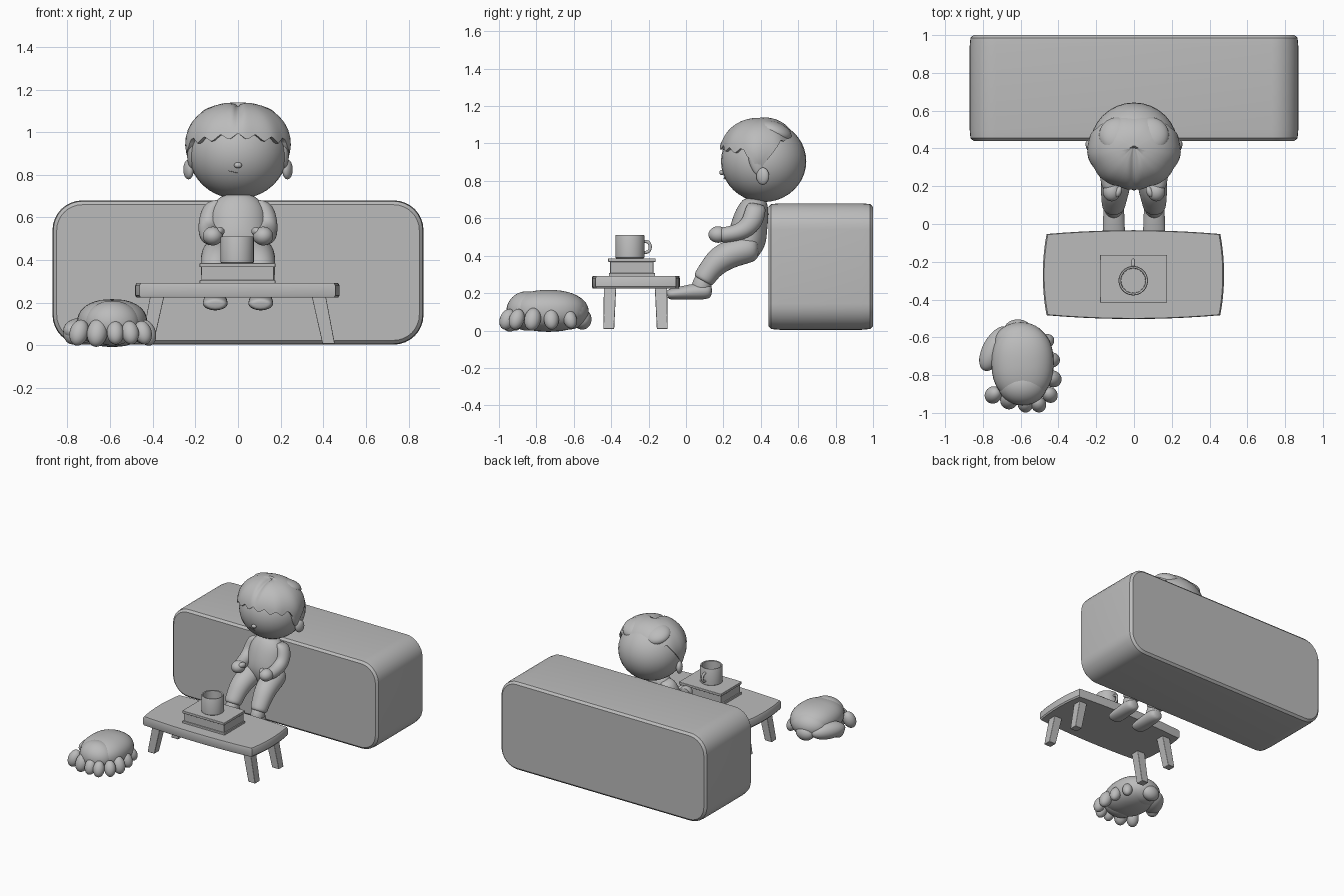
import bpy, bmesh, math
from mathutils import Vector, Matrix

cube = bpy.data.objects.get("Cube")
if cube:
    bpy.data.objects.remove(cube, do_unlink=True)

grey = bpy.data.materials.new("plain grey")
grey.use_nodes = True
grey.diffuse_color = (0.5, 0.5, 0.5, 1)
grey.node_tree.nodes["Principled BSDF"].inputs["Base Color"].default_value = (0.5, 0.5, 0.5, 1)


def finish(name, bm, subsurf=0, bevel=0, angle=40):
    bmesh.ops.recalc_face_normals(bm, faces=bm.faces)
    mesh = bpy.data.meshes.new(name)
    bm.to_mesh(mesh)
    bm.free()
    obj = bpy.data.objects.new(name, mesh)
    bpy.context.collection.objects.link(obj)
    mesh.materials.append(grey)
    if bevel:
        mod = obj.modifiers.new("bevel", "BEVEL")
        mod.width, mod.segments = bevel, 3
    if subsurf:
        mod = obj.modifiers.new("subsurf", "SUBSURF")
        mod.levels = mod.render_levels = subsurf
    bpy.ops.object.select_all(action="DESELECT")
    obj.select_set(True)
    bpy.context.view_layer.objects.active = obj
    bpy.ops.object.shade_smooth_by_angle(angle=math.radians(angle))
    return obj


def bridge(bm, rings, cap=True):
    for a, b in zip(rings, rings[1:]):
        for i in range(len(a)):
            j = (i + 1) % len(a)
            bm.faces.new((a[i], a[j], b[j], b[i]))
    if cap:
        bm.faces.new(rings[0])
        bm.faces.new(rings[-1])


def box(name, lo, hi, bevel=0):
    bm = bmesh.new()
    lo, hi = Vector(lo), Vector(hi)
    bmesh.ops.create_cube(bm, size=1, matrix=Matrix.Translation((lo + hi) / 2) @ Matrix.Diagonal((*(hi - lo), 1)))
    return finish(name, bm, bevel=bevel)


def blob(name, centre, size, turn=0, tilt=0, power=1):
    """Ellipsoid; a power under 1 makes it boxier."""
    bm = bmesh.new()
    bmesh.ops.create_uvsphere(bm, u_segments=32, v_segments=20, radius=1)
    for v in bm.verts:
        v.co = Vector([math.copysign(abs(c) ** power, c) for c in v.co])
    place = Matrix.Translation(centre) @ Matrix.Rotation(turn, 4, "Z") @ Matrix.Rotation(tilt, 4, "X")
    bm.transform(place @ Matrix.Diagonal((*size, 1)))
    return finish(name, bm, angle=80)


def limb(name, stations, side=1):
    """Loft through (x, y, z, half width, half depth) stations."""
    bm = bmesh.new()
    pts = [Vector((s[0] * side, s[1], s[2])) for s in stations]
    rings = []
    for i, s in enumerate(stations):
        along = (pts[min(i + 1, len(pts) - 1)] - pts[max(i - 1, 0)]).normalized()
        across = along.cross(Vector((1, 0, 0))).normalized()
        ring = []
        for k in range(12):
            a = math.tau * k / 12
            ring.append(bm.verts.new(pts[i] + 1.04 * (Vector((s[3] * math.cos(a), 0, 0)) + across * s[4] * math.sin(a))))
        rings.append(ring)
    bridge(bm, rings)
    return finish(name, bm, subsurf=2, angle=80)


# Sofa: one long block, broad corners as seen from the front
bm = bmesh.new()
rings = []
for y, inset in ((0.44, 0.02), (0.455, 0.004), (0.5, 0), (0.94, 0), (0.985, 0.004), (1.0, 0.02)):
    ring = []
    for cx, cz, start in ((1, 1, 0), (-1, 1, 1), (-1, -1, 2), (1, -1, 3)):
        for k in range(9):
            a = (start + k / 8) * math.pi / 2
            ring.append(bm.verts.new((cx * 0.73 + (0.14 - inset) * math.cos(a), y,
                                      0.342 + cz * 0.198 + (0.14 - inset) * math.sin(a))))
    rings.append(ring)
bridge(bm, rings)
finish("sofa", bm, angle=30)

# Table top with gently bowed edges
bm = bmesh.new()
rings = []
for z, scale in ((0.225, 0.985), (0.235, 1), (0.28, 1), (0.292, 0.985)):
    ring = []
    for k in range(40):
        edge, t = divmod(k, 10)
        t = t / 5 - 1
        bow = 0.02 * (1 - t * t)
        x, y = ((0.46 * t, -0.215 - bow), (0.46 + bow, 0.215 * t),
                (-0.46 * t, 0.215 + bow), (-0.46 - bow, -0.215 * t))[edge]
        ring.append(bm.verts.new((x * scale - 0.003, y * scale - 0.268, z)))
    rings.append(ring)
bridge(bm, rings)
finish("table_top", bm, angle=35)

# Splayed table legs
for sx, sxname in ((-1, "right"), (1, "left")):
    for sy, syname in ((-1, "front"), (1, "back")):
        bm = bmesh.new()
        bmesh.ops.create_cube(bm, size=1)
        for v in bm.verts:
            low = v.co.z < 0
            cx, cy = (0.425, 0.143) if low else (0.378, 0.136)
            width = 0.058 if low else 0.066
            v.co = (sx * cx + v.co.x * width, -0.27 + sy * cy + v.co.y * width, 0.008 if low else 0.235)
        finish(f"{syname}_{sxname}_table_leg", bm, bevel=0.004)

# Book: covers, pages and spine
box("book_lower_cover", (-0.18, -0.412, 0.288), (0.175, -0.165, 0.307), 0.003)
box("book_pages", (-0.172, -0.405, 0.305), (0.168, -0.175, 0.37), 0.002)
box("book_upper_cover", (-0.18, -0.416, 0.367), (0.175, -0.163, 0.386), 0.003)

# Mug: lathed wall with hollow inside, and a handle on the back
bm = bmesh.new()
rings = []
for r, z in ((0.07, 0.384), (0.078, 0.39), (0.078, 0.506), (0.075, 0.512), (0.066, 0.51), (0.064, 0.41)):
    rings.append([bm.verts.new((r * math.cos(math.tau * k / 32) - 0.004, r * math.sin(math.tau * k / 32) - 0.3, z))
                  for k in range(32)])
bridge(bm, rings)
finish("mug", bm)
bm = bmesh.new()
rings = []
for i in range(13):
    a = math.pi * (i / 12 - 0.5)
    out = Vector((0, math.cos(a) ** 0.6 if i % 12 else 0, math.sin(a)))
    centre = Vector((-0.004, -0.228 + 0.037 * out.y, 0.447 + 0.03 * out.z))
    rings.append([bm.verts.new(centre + 0.009 * (Vector((math.cos(b), 0, 0)) + out.normalized() * math.sin(b)))
                  for b in [math.tau * k / 10 for k in range(10)]])
bridge(bm, rings)
finish("mug_handle", bm, angle=60)

# Curled-up pet: rounded body ringed by fluffy tufts and paws
blob("pet_body", (-0.59, -0.735, 0.105), (0.165, 0.205, 0.112), power=0.88)
blob("pet_rump", (-0.6, -0.63, 0.10), (0.14, 0.11, 0.095))
blob("pet_head", (-0.59, -0.85, 0.105), (0.13, 0.11, 0.105))
blob("pet_tail", (-0.735, -0.66, 0.07), (0.065, 0.13, 0.06), turn=-0.5)
blob("pet_tail_tip", (-0.775, -0.72, 0.06), (0.045, 0.05, 0.055))
blob("pet_hind_tuft", (-0.615, -0.555, 0.06), (0.07, 0.05, 0.055))
tufts = ((-0.745, -0.905, 0.055), (-0.66, -0.93, 0.06), (-0.575, -0.955, 0.05), (-0.505, -0.955, 0.05),
         (-0.445, -0.905, 0.05), (-0.43, -0.82, 0.055), (-0.435, -0.72, 0.05), (-0.46, -0.62, 0.045))
for i, (x, y, r) in enumerate(tufts):
    turn = math.atan2(y + 0.74, x + 0.59) - math.pi / 2
    blob(f"pet_tuft_{i + 1}", (x, y, 0.06), (r * 0.8, r * 0.8, r * 1.15), turn=turn, tilt=0.4)

# Person: leaning torso, then mirrored limbs
limb("torso", ((0, 0.37, 0.71, 0.06, 0.05), (0, 0.37, 0.685, 0.1, 0.07), (0, 0.355, 0.63, 0.135, 0.09),
               (0, 0.335, 0.55, 0.135, 0.1), (0, 0.325, 0.47, 0.15, 0.105), (0, 0.31, 0.40, 0.14, 0.07),
               (0, 0.3, 0.37, 0.1, 0.04)))
for side, name in ((-1, "right"), (1, "left")):
    limb(name + "_sleeve", ((0.09, 0.38, 0.68, 0.035, 0.04), (0.115, 0.375, 0.655, 0.05, 0.055),
                            (0.135, 0.36, 0.59, 0.05, 0.058), (0.14, 0.315, 0.535, 0.046, 0.05),
                            (0.135, 0.24, 0.515, 0.045, 0.042), (0.125, 0.19, 0.51, 0.044, 0.042),
                            (0.122, 0.18, 0.51, 0.03, 0.03)), side)
    blob(name + "_hand", (side * 0.118, 0.172, 0.513), (0.047, 0.052, 0.044))
    blob(name + "_thumb", (side * 0.083, 0.17, 0.535), (0.018, 0.03, 0.02), turn=side * 0.4)
    limb(name + "_trouser_leg", ((0.08, 0.39, 0.44, 0.05, 0.05), (0.085, 0.35, 0.44, 0.08, 0.075),
                                 (0.092, 0.26, 0.42, 0.082, 0.077), (0.1, 0.175, 0.38, 0.076, 0.075),
                                 (0.106, 0.125, 0.32, 0.066, 0.06), (0.108, 0.095, 0.275, 0.062, 0.06),
                                 (0.108, 0.088, 0.262, 0.05, 0.048)), side)
    limb(name + "_ankle", ((0.107, 0.105, 0.30, 0.045, 0.045), (0.107, 0.085, 0.25, 0.05, 0.052),
                           (0.107, 0.075, 0.2, 0.05, 0.055)), side)
    limb(name + "_shoe", ((0.107, 0.14, 0.21, 0.035, 0.03), (0.107, 0.11, 0.212, 0.054, 0.046),
                          (0.107, 0.04, 0.208, 0.056, 0.043), (0.107, -0.04, 0.198, 0.06, 0.034),
                          (0.106, -0.09, 0.194, 0.055, 0.029), (0.106, -0.102, 0.192, 0.035, 0.018)), side)
    blob(name + "_ear", (side * 0.232, 0.41, 0.825), (0.022, 0.036, 0.046), turn=-side * 0.4)

# Head and face
blob("head", (0, 0.415, 0.905), (0.232, 0.228, 0.218))
blob("nose", (0, 0.192, 0.845), (0.018, 0.014, 0.014))
limb("mouth", [(x, 0.204 + 0.9 * x * x, 0.808 - 0.25 * x, 0.004, 0.003) for x in (-0.05, -0.02, 0.0)])


# Hair: cap with a jagged fringe, long side locks and a centre parting
def hairline(a):
    a = abs(a)
    saw = abs((a * 4.5 / math.pi * 2) % 1 - 0.5)
    if a < 1.1:
        return 0.955 + 0.06 * saw + 0.01 * math.cos(a * 3)
    if a < 1.5:
        return 0.965 - 0.28 * (a - 1.1) + 0.03 * saw
    return min(1.01 + 0.03 * saw, 0.853 + 0.25 * (a - 1.5))


bm = bmesh.new()
rings = [[] for _ in range(12)]
for k in range(128):
    a = math.tau * k / 128 - math.pi
    low = math.asin((hairline(a) - 0.945) / 0.195)
    for j, ring in enumerate(rings):
        t = max(j - 1, 0) / 10.3
        e = low + (math.pi / 2 - low) * t
        flat = math.cos(e) ** 0.85
        lock = 1 + 0.012 * math.cos(9 * a) * (1 - t)
        r = flat * lock * (0.88 if j == 0 else 1)
        x = 0.247 * math.sin(a) * r
        y = 0.402 - (0.222 if abs(a) < math.pi / 2 else 0.2) * math.cos(a) * r
        notch = 0.022 * math.exp(-(x / 0.018) ** 2) * max(0, math.cos(a)) * t
        ring.append(bm.verts.new((x, y + notch, 0.945 + 0.195 * math.sin(e) - notch * 0.8)))
bridge(bm, rings)
finish("hair", bm, angle=50)
for side, name in ((-1, "right"), (1, "left")):
    blob(name + "_crown_lock", (side * 0.085, 0.47, 1.062), (0.1, 0.1, 0.055), tilt=-0.35)
    blob(name + "_side_lock", (side * 0.218, 0.375, 0.915), (0.022, 0.04, 0.09), tilt=0.25)
